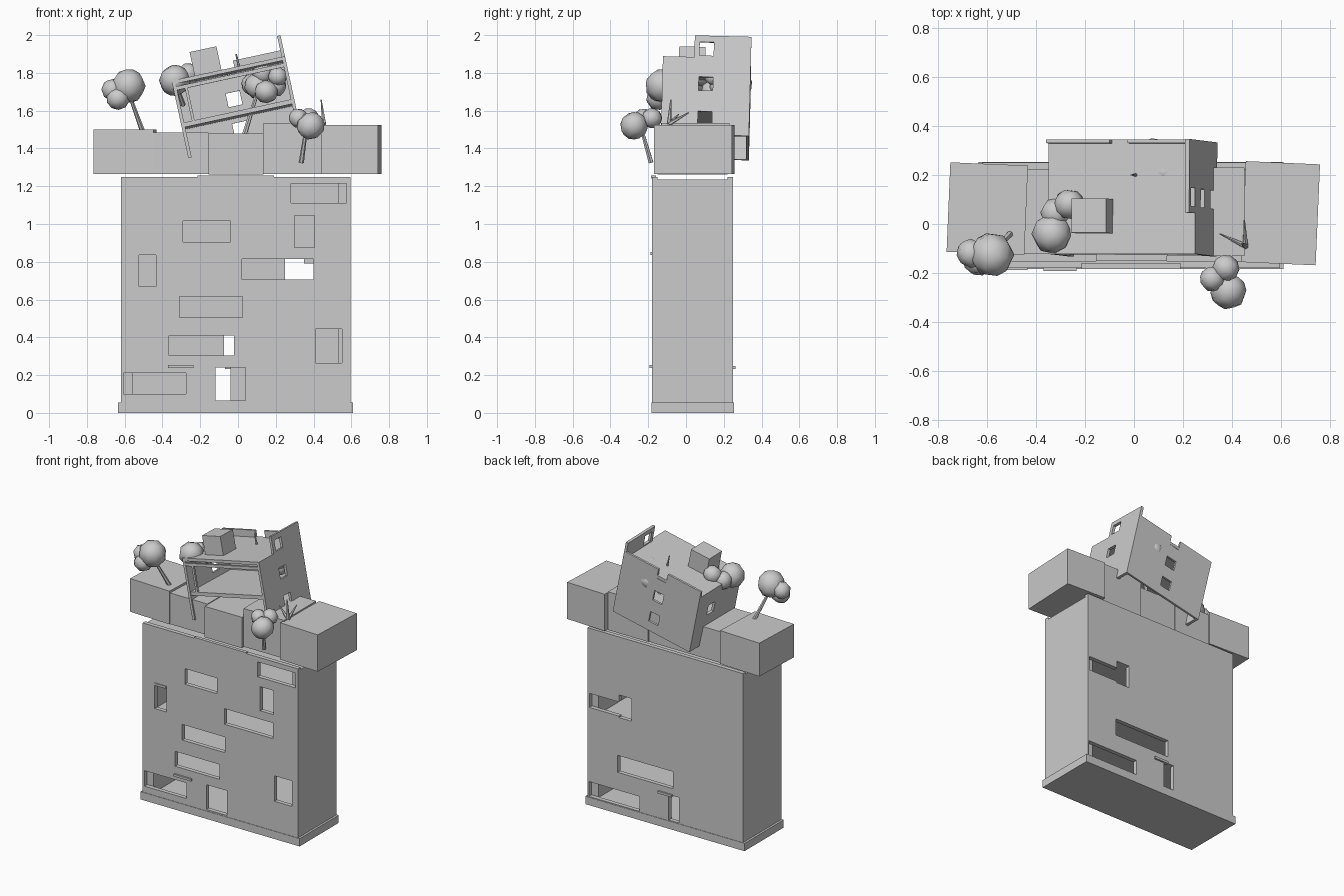
import bpy, bmesh, math, random
from mathutils import Matrix, Vector

if "Cube" in bpy.data.objects:
    bpy.data.objects.remove(bpy.data.objects["Cube"])

random.seed(4)
grey = bpy.data.materials.new("plain_grey")
grey.diffuse_color = (0.6, 0.6, 0.6, 1)
grey.use_nodes = True
grey.node_tree.nodes["Principled BSDF"].inputs["Base Color"].default_value = grey.diffuse_color
T, R = Matrix.Translation, Matrix.Rotation


def finish(name, bm, smooth=False):
    bmesh.ops.recalc_face_normals(bm, faces=bm.faces[:])
    me = bpy.data.meshes.new(name)
    bm.to_mesh(me)
    bm.free()
    me.materials.append(grey)
    if smooth:
        for p in me.polygons:
            p.use_smooth = True
    ob = bpy.data.objects.new(name, me)
    bpy.context.collection.objects.link(ob)
    return ob


def box(name, x, y, z, frame=Matrix(), yaw=0):
    """Box from three (min, max) ranges, turned about its own centre."""
    bm = bmesh.new()
    c = Vector([(a + b) / 2 for a, b in (x, y, z)])
    s = Matrix.Diagonal([b - a for a, b in (x, y, z)] + [1])
    bmesh.ops.create_cube(bm, size=1, matrix=frame @ T(c) @ R(math.radians(yaw), 4, 'Z') @ s)
    return finish(name, bm)


def panel(name, u, v, t, holes, frame):
    """Wall in the local xz plane, thickness t along +y, with rectangular holes."""
    us = sorted(set(u) | {min(max(a, u[0]), u[1]) for h in holes for a in h[:2]})
    vs = sorted(set(v) | {min(max(a, v[0]), v[1]) for h in holes for a in h[2:]})

    def solid(i, j):
        if not (0 <= i < len(us) - 1 and 0 <= j < len(vs) - 1):
            return False
        cu, cv = (us[i] + us[i + 1]) / 2, (vs[j] + vs[j + 1]) / 2
        return not any(h[0] < cu < h[1] and h[2] < cv < h[3] for h in holes)

    bm = bmesh.new()
    for i in range(len(us) - 1):
        for j in range(len(vs) - 1):
            if not solid(i, j):
                continue
            c = [(us[i], vs[j]), (us[i + 1], vs[j]), (us[i + 1], vs[j + 1]), (us[i], vs[j + 1])]
            for y in (0, t):
                bm.faces.new([bm.verts.new((a, y, b)) for a, b in c])
            for k, (di, dj) in enumerate(((0, -1), (1, 0), (0, 1), (-1, 0))):
                if not solid(i + di, j + dj):
                    p, q = c[k], c[(k + 1) % 4]
                    bm.faces.new([bm.verts.new((a, y, b)) for (a, b), y in
                                  ((p, 0), (q, 0), (q, t), (p, t))])
    bmesh.ops.remove_doubles(bm, verts=bm.verts[:], dist=1e-5)
    bm.transform(frame)
    return finish(name, bm)


def stick(name, a, b, r0, r1):
    a, b = Vector(a), Vector(b)
    bm = bmesh.new()
    m = T((a + b) / 2) @ (b - a).to_track_quat('Z', 'Y').to_matrix().to_4x4()
    bmesh.ops.create_cone(bm, cap_ends=True, segments=6, radius1=r0, radius2=r1,
                          depth=(b - a).length, matrix=m)
    return finish(name, bm)


def tree(name, base, top, balls):
    stick(name + "_trunk", base, top, 0.014, 0.009)
    for i, (x, y, z, r) in enumerate(balls):
        bm = bmesh.new()
        turn = R(random.uniform(0, 3), 4, 'X') @ R(random.uniform(0, 3), 4, 'Y')
        bmesh.ops.create_uvsphere(bm, u_segments=8, v_segments=5, radius=r * 1.04,
                                  matrix=T((x, y, z)) @ turn)
        finish(f"{name}_leaves_{i}", bm, True)


# Main block: plinth, walls with windows, floors
X0, X1, Y0, Y1 = -0.62, 0.595, -0.18, 0.25
box("plinth", (-0.635, 0.61), (Y0 - 0.003, Y1 + 0.003), (0, 0.055))
front = [(0.28, 0.575, 1.11, 1.215), (0.30, 0.405, 0.875, 1.045), (-0.29, -0.04, 0.905, 1.015),
         (-0.525, -0.435, 0.67, 0.84), (0.02, 0.40, 0.705, 0.815), (-0.31, 0.025, 0.505, 0.615),
         (-0.365, -0.02, 0.305, 0.41), (0.41, 0.55, 0.265, 0.445), (-0.605, -0.275, 0.10, 0.21),
         (-0.12, 0.04, 0.065, 0.24)]
back = [(0.25, 0.35, 0.68, 0.84), (0.34, 0.58, 0.69, 0.79), (-0.075, 0.36, 0.29, 0.41),
        (0.19, 0.585, 0.06, 0.165), (-0.12, -0.04, 0.06, 0.24)]
panel("front_wall", (X0, X1), (0.05, 1.25), 0.03, front, T((0, Y0, 0)))
panel("back_wall", (X0, X1), (0.05, 1.25), 0.03, back, T((0, Y1 - 0.03, 0)))
box("left_wall", (X0, -0.555), (Y0 + 0.03, Y1 - 0.03), (0.05, 1.235))
box("right_wall", (0.53, X1), (Y0 + 0.03, Y1 - 0.03), (0.05, 1.235))
for i, z in enumerate((0.255, 0.475, 0.645, 0.855, 1.075, 1.235)):
    box(f"floor_{i}", (-0.56, 0.535), (Y0 + 0.025, Y1 - 0.025), (z - 0.015, z))

# Ledges over windows and at the roof edge
for i, (x, y, z) in enumerate((((-0.37, -0.235), -0.18, 0.245), ((-0.525, -0.435), -0.175, 0.845),
                               ((-0.07, 0.04), 0.25, 0.24), ((-0.215, 0.19), -0.172, 1.25))):
    box(f"ledge_{i}", x, (y - 0.012, y + 0.012), (z - 0.008, z + 0.008))

# Row of boxes on the roof
box("roof_box_far_left", (-0.757, -0.44), (-0.12, 0.245), (1.265, 1.50), yaw=-2.4)
box("roof_box_left", (-0.455, -0.155), (-0.12, 0.225), (1.265, 1.485))
box("roof_box_middle", (-0.155, 0.135), (-0.15, 0.22), (1.262, 1.48))
box("roof_box_right", (0.135, 0.45), (-0.13, 0.23), (1.265, 1.535))
box("roof_box_far_right", (0.447, 0.75), (-0.162, 0.25), (1.265, 1.525), yaw=-2.5)

# Tilted open-fronted house
F = T((-0.262, 0, 1.345)) @ R(math.radians(-12.2), 4, 'Y') @ R(math.radians(-1.5), 4, 'X')
W, H, YF, YB = 0.614, 0.42, -0.133, 0.333
quarter = R(math.pi / 2, 4, 'Z')
panel("house_back_wall", (0, W), (0, 0.467), 0.015,
      [(0.265, 0.34, c - 0.037, c + 0.037) for c in (0.104, 0.267, 0.435)], F @ T((0, YB - 0.015, 0)))
panel("house_right_wall", (YF, YB), (0, 0.537), 0.018,
      [(0.06, 0.135, c - 0.037, c + 0.037) for c in (0.09, 0.277, 0.466)]
      + [(YF, 0.033, H, 0.537)], F @ T((W, 0, 0)) @ quarter)
panel("house_left_wall", (YF, YB), (0, H), 0.018, [(0.13, 0.205, 0.23, 0.305)],
      F @ T((0.018, 0, 0)) @ quarter)
box("house_roof", (0, W), (YF, YB), (H - 0.02, H), F)
box("house_floor", (0.01, W - 0.01), (YF + 0.005, YB - 0.01), (0.165, 0.19), F)
box("house_front_beam", (0.01, W - 0.01), (YF + 0.002, YF + 0.02), (0.365, 0.385), F)
box("house_inner_post", (0.06, 0.075), (YF + 0.005, YF + 0.02), (0.19, 0.37), F)
# Chimney standing on the tilted roof
box("chimney", (0.125, 0.27), (-0.05, 0.09), (H - 0.005, 0.55), F)

# Leafy trees
tree("left_tree", (-0.505, -0.04, 1.49), (-0.57, -0.11, 1.67),
     [(-0.58, -0.125, 1.73, 0.088), (-0.665, -0.12, 1.71, 0.057), (-0.635, -0.15, 1.665, 0.06)])
tree("front_tree", (0.335, -0.185, 1.325), (0.36, -0.235, 1.50),
     [(0.385, -0.275, 1.52, 0.072), (0.32, -0.225, 1.56, 0.05), (0.375, -0.18, 1.56, 0.053)])
tree("side_tree", (-0.29, 0.12, 1.63), (-0.33, 0.03, 1.74),
     [(-0.335, -0.04, 1.76, 0.08), (-0.32, 0.045, 1.75, 0.06), (-0.265, 0.08, 1.79, 0.06)])
tree("indoor_tree", (0.03, 0.17, 1.46), (0.11, 0.2, 1.72),
     [(0.10, 0.22, 1.73, 0.065), (0.15, 0.14, 1.70, 0.06), (0.20, 0.18, 1.73, 0.055),
      (0.13, 0.21, 1.80, 0.055), (0.08, 0.29, 1.74, 0.06), (0.21, 0.15, 1.78, 0.05)])

# Bare branches
root = (0.455, -0.09, 1.53)
for i, tip in enumerate(((0.44, -0.08, 1.66), (0.35, -0.04, 1.58), (0.45, 0.015, 1.59))):
    stick(f"branch_{i}", root, tip, 0.012, 0.003)
stick("branch_post", (0.01, 0.2, 1.81), (-0.01, 0.2, 1.90), 0.008, 0.004)
